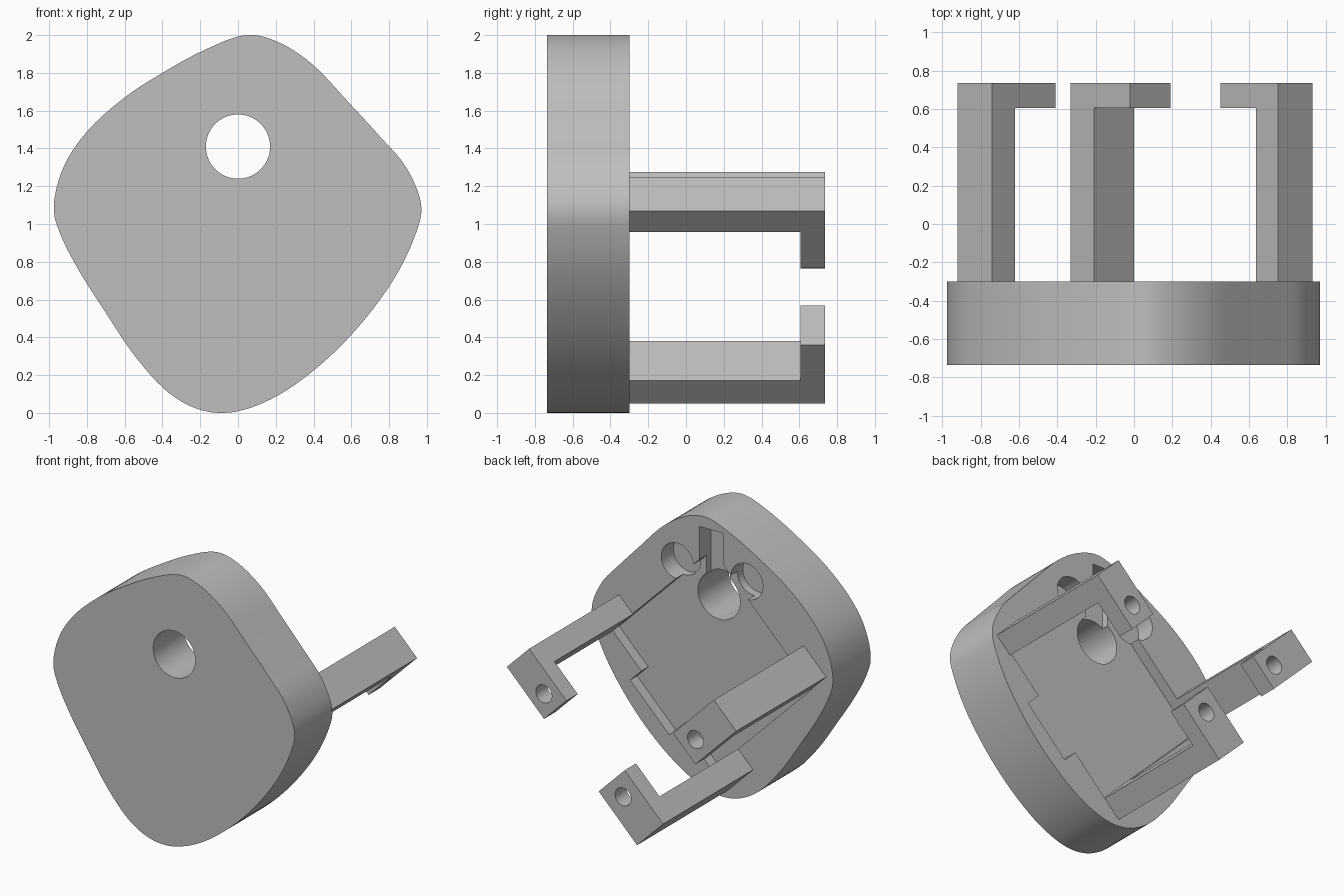
import bpy, bmesh, math
from mathutils import Vector

if "Cube" in bpy.data.objects:
    bpy.data.objects.remove(bpy.data.objects["Cube"], do_unlink=True)

GREY = (0.52, 0.52, 0.52, 1)
grey = bpy.data.materials.new("plain_grey")
grey.use_nodes = True
grey.diffuse_color = GREY
grey.node_tree.nodes["Principled BSDF"].inputs["Base Color"].default_value = GREY

FRONT, BACK, END = -0.735, -0.30, 0.735


def prism(name, points, sweep):
    """Solid made by sweeping a planar outline along a vector."""
    bm = bmesh.new()
    face = bm.faces.new([bm.verts.new(p) for p in points])
    swept = bmesh.ops.extrude_face_region(bm, geom=[face])["geom"]
    bmesh.ops.translate(bm, vec=sweep, verts=[g for g in swept if isinstance(g, bmesh.types.BMVert)])
    bmesh.ops.recalc_face_normals(bm, faces=bm.faces)
    mesh = bpy.data.meshes.new(name)
    bm.to_mesh(mesh)
    bm.free()
    mesh.materials.append(grey)
    ob = bpy.data.objects.new(name, mesh)
    bpy.context.collection.objects.link(ob)
    return ob


def slab(name, outline, y0, y1):
    return prism(name, [Vector((x, y0, z)) for x, z in outline], Vector((0, y1 - y0, 0)))


def circle(x, z, r, n=48):
    return [(x + r * math.cos(math.tau * i / n), z + r * math.sin(math.tau * i / n)) for i in range(n)]


def activate(ob):
    bpy.ops.object.select_all(action="DESELECT")
    ob.select_set(True)
    bpy.context.view_layer.objects.active = ob


def cut(ob, cutter):
    cutter.hide_render = True
    mod = ob.modifiers.new("cut", "BOOLEAN")
    mod.operation, mod.solver, mod.object = "DIFFERENCE", "EXACT", cutter
    activate(ob)
    bpy.ops.object.modifier_apply(modifier=mod.name)
    bpy.data.objects.remove(cutter, do_unlink=True)


def smooth_loop(pts, steps=5):
    """Closed smooth curve through the control points."""
    pts = [Vector(p) for p in pts]
    out = []
    for i, b in enumerate(pts):
        a, c, d = pts[i - 1], pts[(i + 1) % len(pts)], pts[(i + 2) % len(pts)]
        for k in range(steps):
            t = k / steps
            out.append(0.5 * (2 * b + (c - a) * t + (2 * a - 5 * b + 4 * c - d) * t ** 2
                              + (3 * b - a - 3 * c + d) * t ** 3))
    return out


# Rounded body
outline = [(0.04, 2), (0.22, 1.96), (0.4, 1.84), (0.58, 1.65), (0.75, 1.465), (0.89, 1.3),
           (0.97, 1.1), (0.93, 0.92), (0.82, 0.7), (0.65, 0.47), (0.46, 0.275), (0.25, 0.115),
           (0.06, 0.025), (-0.1, 0), (-0.25, 0.035), (-0.4, 0.135), (-0.56, 0.32), (-0.7, 0.53),
           (-0.84, 0.75), (-0.94, 0.945), (-0.975, 1.1), (-0.92, 1.31), (-0.79, 1.5),
           (-0.6, 1.67), (-0.4, 1.8), (-0.18, 1.92)]
body = slab("body", smooth_loop(outline), FRONT, BACK)


# Square recess set on its corner, with a connector notch on one side
def diag(total, diff):
    return ((total - diff) / 2, (total + diff) / 2)


low, high, notch = 0.17, 1.78, -0.01
recess = [diag(low, low), diag(0.68, low), diag(0.68, notch), diag(1.31, notch),
          diag(1.31, low), diag(high, low), diag(high, high), diag(low, high)]
OUT = BACK + 0.1
cut(body, slab("recess_cutter", recess, BACK - 0.08, OUT))

# Deeper round pockets, top slot and the through hole
for side in (-1, 1):
    cut(body, slab("pocket_cutter", circle(side * 0.28, 1.62, 0.13), BACK - 0.14, OUT))
slot = [(-0.09, 1.5), (0.1, 1.5), (0.1, 1.92), (-0.09, 1.92)]
cut(body, slab("slot_cutter", slot, BACK - 0.13, OUT))
cut(body, slab("hole_cutter", circle(0, 1.41, 0.17, 64), FRONT - 0.1, OUT))
activate(body)
bpy.ops.object.shade_smooth_by_angle(angle=math.radians(30))


# Hooked arms: outer corner, width vector, inward direction, thickness, hook reach
def hooked_arm(name, corner, width, inward, thick, reach):
    c = Vector((corner[0], 0, corner[1]))
    w = Vector((width[0], 0, width[1]))
    n = Vector((inward[0], 0, inward[1])).normalized()
    lip = END - 0.13
    profile = [(0, BACK - 0.01), (thick, BACK - 0.01), (thick, lip), (reach, lip), (reach, END), (0, END)]
    arm = prism(name, [c + n * t + Vector((0, y, 0)) for t, y in profile], w)
    h = c + w / 2 + n * (reach - 0.13)
    cut(arm, slab("screw_cutter", circle(h.x, h.z, 0.065, 32), lip - 0.05, END + 0.05))
    activate(arm)
    bpy.ops.object.shade_smooth_by_angle(angle=math.radians(30))


hooked_arm("right_arm", (-0.92, 1.095), (0.18, 0.18), (1, -1), 0.17, 0.467)
hooked_arm("left_arm", (0.93, 1.07), (-0.18, 0.18), (-1, -1), 0.16, 0.424)
hooked_arm("lower_arm", (-0.12, 0.05), (-0.21, 0.21), (1, 1), 0.17, 0.438)
